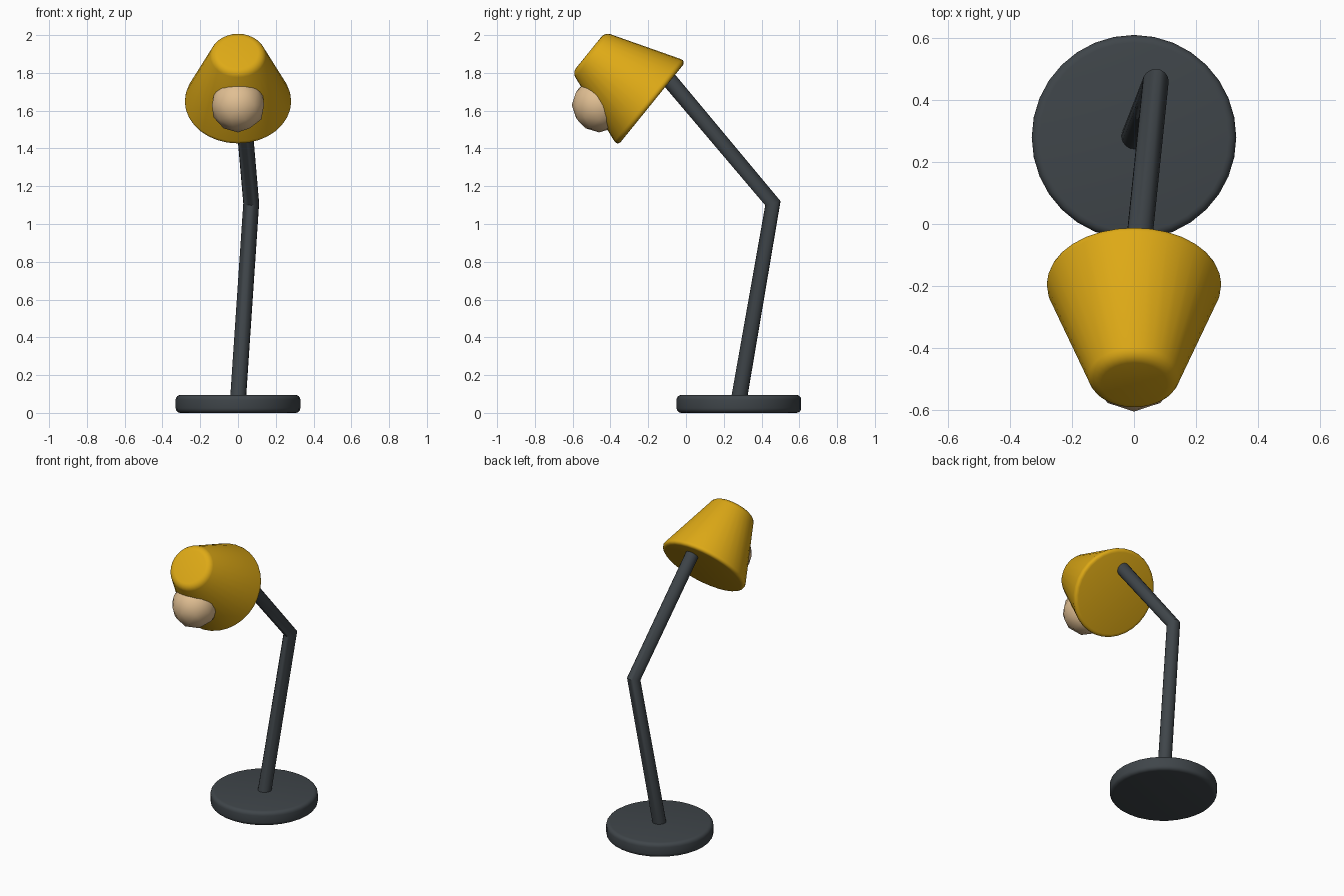
import bpy, bmesh, math
from mathutils import Matrix

if "Cube" in bpy.data.objects:
    bpy.data.objects.remove(bpy.data.objects["Cube"], do_unlink=True)


def make_material(name, colour):
    mat = bpy.data.materials.new(name)
    mat.use_nodes = True
    mat.diffuse_color = (*colour, 1)
    mat.node_tree.nodes["Principled BSDF"].inputs["Base Color"].default_value = (*colour, 1)
    return mat


charcoal = make_material("charcoal metal", (0.05, 0.06, 0.068))
yellow = make_material("yellow enamel", (0.73, 0.40, 0.008))
cream = make_material("warm bulb", (0.75, 0.52, 0.29))


def smooth(obj):
    bpy.ops.object.select_all(action='DESELECT')
    obj.select_set(True)
    bpy.context.view_layer.objects.active = obj
    bpy.ops.object.shade_smooth_by_angle(angle=math.radians(45))


def add_mesh(name, bm, mat):
    mesh = bpy.data.meshes.new(name)
    bm.to_mesh(mesh)
    bm.free()
    mesh.materials.append(mat)
    obj = bpy.data.objects.new(name, mesh)
    bpy.context.collection.objects.link(obj)
    smooth(obj)
    return obj


def rounded_cone(name, r_bottom, r_top, height, bevel, mat):
    """Closed cone or cylinder with rounded rims, centred on its origin."""
    bm = bmesh.new()
    bmesh.ops.create_cone(bm, cap_ends=True, segments=32, radius1=r_bottom,
                          radius2=r_top, depth=height)
    rims = [e for e in bm.edges if abs(e.verts[0].co.z - e.verts[1].co.z) < 0.001]
    bmesh.ops.bevel(bm, geom=rims, offset=bevel, segments=4, profile=0.5, affect='EDGES')
    return add_mesh(name, bm, mat)


# Round foot
base = rounded_cone("base", 0.33, 0.33, 0.095, 0.025, charcoal)
base.location = (0, 0.28, 0.0475)

# Bent arm, one tube with a sharp elbow
curve = bpy.data.curves.new("arm", 'CURVE')
curve.dimensions = '3D'
curve.bevel_depth = 0.042
curve.bevel_resolution = 6
curve.use_fill_caps = True
path = [(0, 0.28, 0.07), (0.07, 0.46, 1.11), (0.01, -0.12, 1.80)]
spline = curve.splines.new('POLY')
spline.points.add(len(path) - 1)
for point, co in zip(spline.points, path):
    point.co = (*co, 1)
curve.materials.append(charcoal)
arm = bpy.data.objects.new("arm", curve)
bpy.context.collection.objects.link(arm)
bpy.ops.object.select_all(action='DESELECT')
arm.select_set(True)
bpy.context.view_layer.objects.active = arm
bpy.ops.object.convert(target='MESH')
smooth(bpy.context.object)

# Tilted closed shade, wide end towards the arm
shade = rounded_cone("shade", 0.29, 0.137, 0.43, 0.03, yellow)
shade.location = (0, -0.348, 1.773)
shade.rotation_euler.x = math.radians(51)

# Bulb peeking out under the shade
bm = bmesh.new()
bmesh.ops.create_icosphere(bm, subdivisions=2, radius=0.145,
                           matrix=Matrix.Translation((0, -0.46, 1.63)))
add_mesh("bulb", bm, cream)
